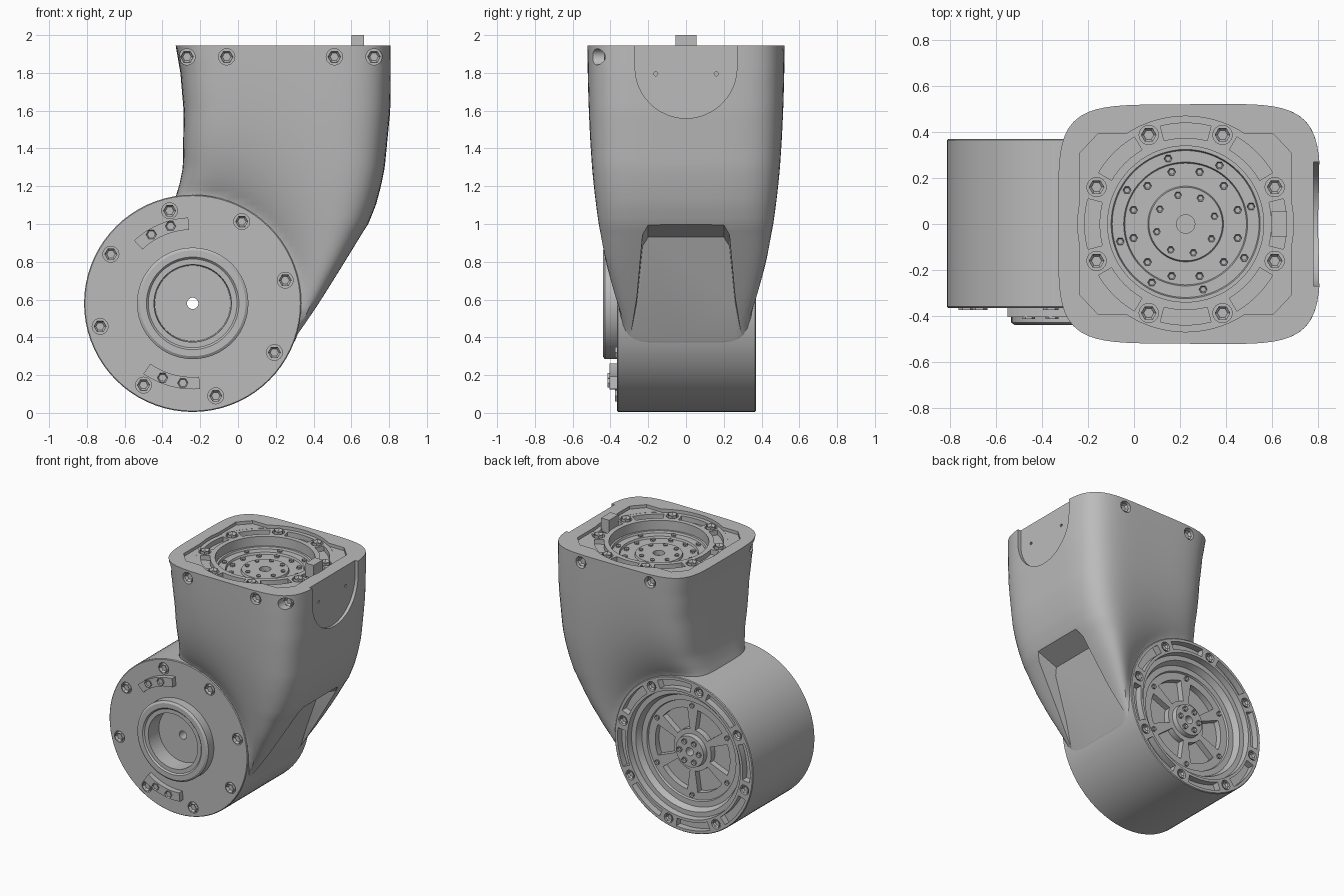
import bpy, bmesh, math
from mathutils import Matrix, Vector

cube = bpy.data.objects.get("Cube")
if cube:
    bpy.data.objects.remove(cube)

GREY = bpy.data.materials.new("satin grey")
GREY.use_nodes = True
GREY.diffuse_color = (0.5, 0.5, 0.5, 1)
GREY.node_tree.nodes["Principled BSDF"].inputs["Base Color"].default_value = (0.5, 0.5, 0.5, 1)

# Local frames: local z points out of each mounting face
HUB = Vector((-0.24, 0, 0.58))
FRONT = Matrix.Translation(HUB) @ Matrix.Rotation(math.pi / 2, 4, "X")
BACK = Matrix.Translation(HUB) @ Matrix.Rotation(-math.pi / 2, 4, "X")
TOP = Matrix.Translation((0.225, 0, 0))
SIDE = Matrix(((0, 0, 1), (1, 0, 0), (0, 1, 0))).to_4x4()
SLOPE = Matrix(((0, .375, .927, .524), (1, 0, 0, 0), (0, .927, -.375, .93), (0, 0, 0, 1)))


def polar(r, deg):
    return r * math.cos(math.radians(deg)), r * math.sin(math.radians(deg))


def circle(r, at=(0, 0), n=24):
    return [(at[0] + x, at[1] + y) for x, y in (polar(r, 360 * i / n) for i in range(n))]


def arc(r0, r1, mid, half, n=10):
    angles = [mid - half + 2 * half * i / n for i in range(n + 1)]
    return [polar(r1, a) for a in angles] + [polar(r0, a) for a in reversed(angles)]


def prism(bm, pts, z0, z1, m, shift=0):
    lo = [bm.verts.new(m @ Vector((x, y, z0))) for x, y in pts]
    hi = [bm.verts.new(m @ Vector((x, y + shift, z1))) for x, y in pts]
    bm.faces.new(lo[::-1])
    for i in range(len(pts)):
        j = (i + 1) % len(pts)
        bm.faces.new((lo[i], lo[j], hi[j], hi[i]))
    return bm.faces.new(hi)


def bolt(bm, at, z0, z1, m, r=0.034):
    top = prism(bm, circle(r, at, 6), z0, z1, m)
    bm.normal_update()
    bmesh.ops.inset_individual(bm, faces=[top], thickness=r * 0.35, depth=-r * 0.5)


def lathe(bm, profile, m, n=72):
    rings = [[bm.verts.new(m @ Vector((*polar(r, 360 * i / n), z))) for i in range(n)]
             for r, z in profile]
    for a, b in zip(rings, rings[1:] + rings[:1]):
        for i in range(n):
            j = (i + 1) % n
            bm.faces.new((a[i], a[j], b[j], b[i]))


def make(bm, name):
    bmesh.ops.recalc_face_normals(bm, faces=bm.faces)
    mesh = bpy.data.meshes.new(name)
    bm.to_mesh(mesh)
    bm.free()
    mesh.materials.append(GREY)
    ob = bpy.data.objects.new(name, mesh)
    bpy.context.collection.objects.link(ob)
    return ob


def activate(ob):
    bpy.ops.object.select_all(action="DESELECT")
    ob.select_set(True)
    bpy.context.view_layer.objects.active = ob


def cut(ob, bm):
    cutter = make(bm, "cutter")
    cutter.hide_render = True
    mod = ob.modifiers.new("cut", "BOOLEAN")
    mod.operation, mod.solver, mod.object = "DIFFERENCE", "EXACT", cutter
    activate(ob)
    bpy.ops.object.modifier_apply(modifier=mod.name)
    bpy.data.objects.remove(cutter)


def smooth(ob, deg=32):
    activate(ob)
    bpy.ops.object.shade_smooth_by_angle(angle=math.radians(deg))


# Elbow body: rounded sections that narrow toward the barrel
EDGES = [(.34, -.2, .275), (.6, -.2, .443), (.8, -.2, .567), (1, -.3, .69), (1.1, -.345, .73),
         (1.2, -.312, .757), (1.3, -.292, .777), (1.6, -.288, .806), (1.8, -.305, .812),
         (1.945, -.33, .812)]
HEIGHT = 1.945
DEPTH = 0.525


def section(z):
    for (z0, l0, r0), (z1, l1, r1) in zip(EDGES, EDGES[1:]):
        if z <= z1 + 1e-6:
            t = (z - z0) / (z1 - z0)
            left, right = l0 + t * (l1 - l0), r0 + t * (r1 - r0)
            return (left + right) / 2, (right - left) / 2, 5 + 4.5 * max(0, 0.95 - z)


def narrowing(x, z):
    d = max(0, math.hypot(x - HUB.x, z - HUB.z) - 0.575)
    return (0.356 + 0.171 * (1 - math.exp(-d / 0.25))) / DEPTH


def half_depth(x, z):
    c, a, n = section(z)
    return DEPTH * (1 - abs((x - c) / a) ** n) ** (1 / n) * narrowing(x, z)


bm = bmesh.new()
rings, count, levels = [], 112, 44
for k in range(levels + 1):
    z = EDGES[0][0] + (HEIGHT - EDGES[0][0]) * k / levels
    c, a, n = section(z)
    ring = []
    for i in range(count):
        u, v = polar(1, 360 * i / count)
        s = (abs(u / a) ** n + abs(v / DEPTH) ** n) ** (-1 / n)
        x = c + u * s
        ring.append(bm.verts.new((x, v * s * narrowing(x, z), z)))
    rings.append(ring)
for lo, hi in zip(rings, rings[1:]):
    for i in range(count):
        j = (i + 1) % count
        bm.faces.new((lo[i], lo[j], hi[j], hi[i]))
bm.faces.new(rings[0][::-1])
bm.faces.new(rings[-1])
body = make(bm, "elbow_body")

# Barrel seat, octagonal top recess, round top recess and bore
octagon = [(x * sx, y * sy) for sx, sy, flip in ((1, 1, 0), (-1, 1, 1), (-1, -1, 0), (1, -1, 1))
           for x, y in (((.46, .31), (.38, .395)) if not flip else ((.38, .395), (.46, .31)))]
for pts, z0, z1, frame in ((circle(.56, n=72), -1, 1, FRONT),
                           (octagon, 1.922, 2.1, TOP),
                           (circle(.47, n=72), 1.921, 2.1, TOP),
                           (circle(.34, n=72), 1.8, 2.1, TOP)):
    bm = bmesh.new()
    prism(bm, pts, z0, z1, frame)
    cut(body, bm)

# Side access notch and the sunken panel on the slope
bm = bmesh.new()
notch = [(x, y + 1.83) for x, y in (polar(.27, 180 + 180 * i / 24) for i in range(25))]
prism(bm, notch + [(.27, 2.1), (-.27, 2.1)], .783, .95, SIDE)
flank = [(.2, 0), (.23, -.05), (.26, -.37), (.3, -.6), (.34, -.9)]
prism(bm, flank + [(-x, y) for x, y in reversed(flank)], 0, .3, SLOPE, .29)
cut(body, bm)

# Top ring slots, bolt wells, side screw wells and notch pin holes
cutters, bolts = bmesh.new(), bmesh.new()
for k in range(8):
    prism(cutters, arc(.375, .44, 45 * k, 14.5), 1.885, 2.05, TOP)
    at = polar(.42, 45 * k + 22.5)
    prism(cutters, circle(.042, at), 1.89, 2.05, TOP)
    bolt(bolts, at, 1.88, 1.935, TOP)
for frame, s, columns in ((FRONT, 1, (-.27, -.06, .51, .72)), (BACK, -1, (-.06, .51))):
    for x in columns:
        y = min(half_depth(x - .03, 1.885), half_depth(x + .03, 1.885))
        at = (x - HUB.x, s * (1.885 - HUB.z))
        prism(cutters, circle(.043, at), y - .035, .8, frame)
        bolt(bolts, at, y - .045, y - .01, frame)
for y in (-.16, .16):
    prism(cutters, circle(.011, (y, 1.795), 10), .765, .9, SIDE)
cut(body, cutters)
smooth(body)

# Output flange inside the top bore
bm = bmesh.new()
lathe(bm, [(.04, 1.78), (.345, 1.78), (.345, 1.85), (.325, 1.85), (.32, 1.835), (.27, 1.835),
           (.265, 1.82), (.165, 1.82), (.16, 1.835), (.04, 1.835)], TOP)
smooth(make(bm, "top_flange"))
for number, r, z, size in ((8, .13, 1.843, .016), (12, .235, 1.832, .018), (8, .295, 1.845, .018)):
    for k in range(number):
        bolt(bolts, polar(r, 360 * k / number + 15), z - .02, z, TOP, size)

# Locating key on the top rim
bm = bmesh.new()
prism(bm, [(.6, -.055), (.667, -.055), (.667, .055), (.6, .055)], 1.9, 2, Matrix())
make(bm, "locating_key")

# Barrel: raised front collar, plain wall and stepped rear cavity
bm = bmesh.new()
lathe(bm, [(.03, .31), (.2, .31), (.205, .43), (.235, .43), (.245, .44), (.28, .44), (.295, .43),
           (.295, .365), (.57, .365), (.575, .36), (.575, -.365), (.57, -.37), (.47, -.37),
           (.465, -.325), (.43, -.325), (.41, -.28), (.37, -.28), (.365, -.265), (.12, -.265),
           (.115, -.3), (.03, -.3)], FRONT)
barrel = make(bm, "joint_barrel")
cutters = bmesh.new()
for k in range(8):
    at = polar(.505, 14 + 45 * k)
    prism(cutters, circle(.042, at), .34, .5, FRONT)
    bolt(bolts, at, .33, .375, FRONT)
    a = 31 + 45 * k
    at = polar(.52, a)
    prism(cutters, circle(.036, at), .345, .5, BACK)
    bolt(bolts, at, .335, .365, BACK, .028)
    prism(cutters, arc(.49, .55, a + 22.5, 15), .32, .5, BACK)
# Spoke windows around the rear hub
for k in range(6):
    prism(cutters, arc(.155, .31, 60 * k, 22), .22, .28, BACK)
    bolt(bolts, polar(.08, 60 * k), .29, .312, BACK, .02)
    bolt(bolts, polar(.335, 60 * k + 30), .255, .277, BACK, .018)
cut(barrel, cutters)
smooth(barrel)

# Curved clamp blocks with paired screws on the front plate
for name, mid in (("upper_clamp", 113), ("lower_clamp", 255)):
    bm = bmesh.new()
    prism(bm, arc(.39, .455, mid, 20), .36, .405, FRONT)
    make(bm, name)
    for offset in (-7, 8):
        bolt(bolts, polar(.425, mid + offset), .39, .415, FRONT, .028)
make(bolts, "hex_bolts")
